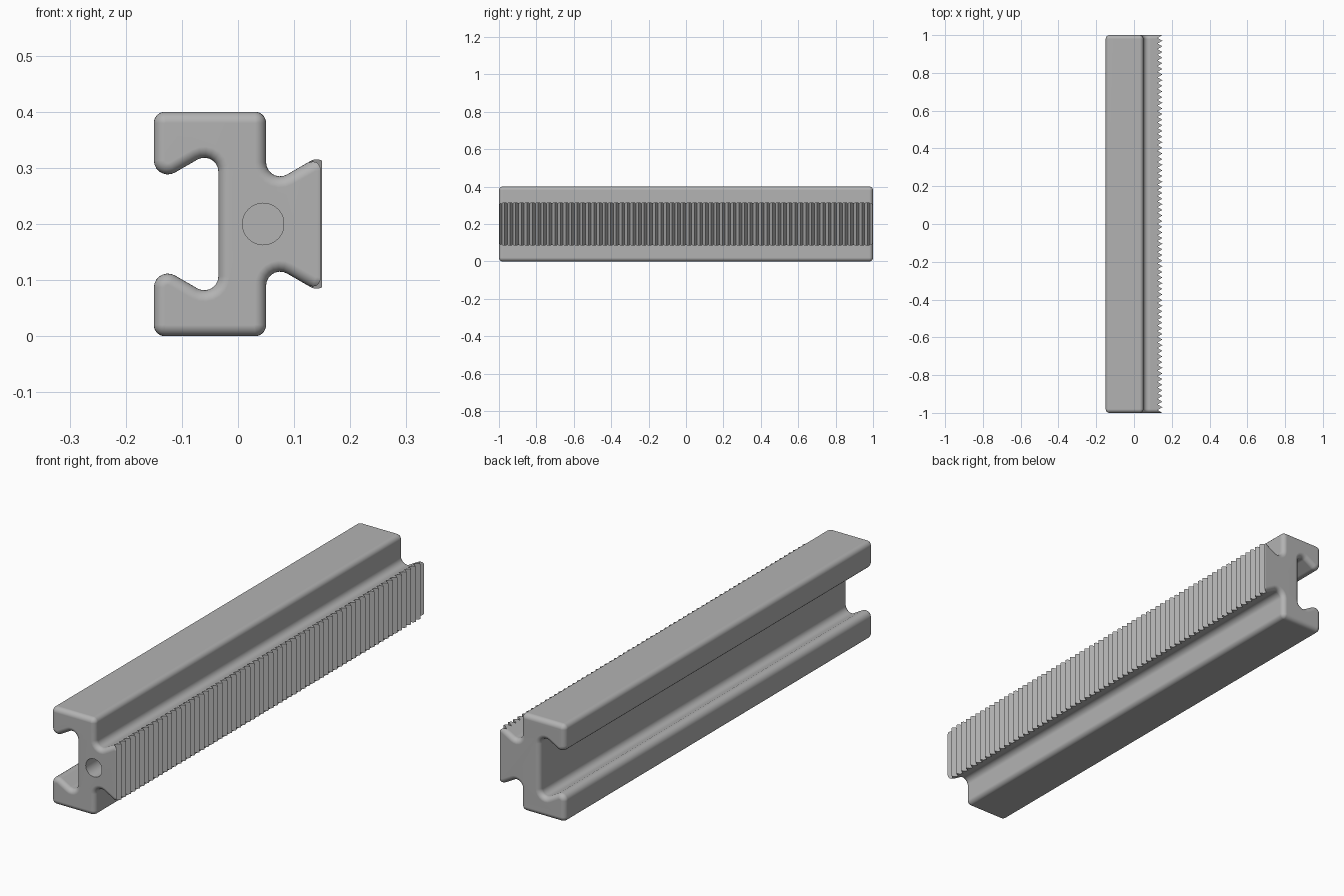
import bpy, bmesh, math
from mathutils import Vector

if "Cube" in bpy.data.objects:
    bpy.data.objects.remove(bpy.data.objects["Cube"], do_unlink=True)

MID_Z, HALF_LEN, EDGE = 0.2, 1.0, 0.02
PITCH, TIP_X, ROOT_X = 2 / 67, 0.15, 0.125

# Upper half of the section: x, height above the middle, corner radius
half = [(0.16, 0.130, 0.02), (0.05, 0.0667, 0.025), (0.05, 0.2, 0.02),
        (-0.15, 0.2, 0.02), (-0.15, 0.07, 0.025), (-0.035, 0.1364, 0.025)]
corners = half + [(x, -z, r) for x, z, r in reversed(half)]


def section(inset, steps=7):
    """Rounded outline, moved inward by the inset."""
    pts = []
    n = len(corners)
    for i, (x, z, r) in enumerate(corners):
        c = Vector((x, z))
        a = (c - Vector(corners[i - 1][:2])).normalized()
        b = (Vector(corners[(i + 1) % n][:2]) - c).normalized()
        na, nb = Vector((-a.y, a.x)), Vector((-b.y, b.x))
        side = 1 if a.cross(b) > 0 else -1
        c = c + (na + nb) * (inset / (1 + na.dot(nb)))
        rad = max(r - side * inset, 0.001)
        centre = c + (na + nb) * (side * rad / (1 + na.dot(nb)))
        start = -na * side
        turn = math.atan2(a.cross(b), a.dot(b))
        for k in range(steps + 1):
            t = turn * k / steps
            d = Vector((start.x * math.cos(t) - start.y * math.sin(t),
                        start.x * math.sin(t) + start.y * math.cos(t)))
            pts.append(centre + d * rad)
    return pts


def finish(name, bm):
    bmesh.ops.recalc_face_normals(bm, faces=bm.faces[:])
    mesh = bpy.data.meshes.new(name)
    bm.to_mesh(mesh)
    bm.free()
    obj = bpy.data.objects.new(name, mesh)
    bpy.context.collection.objects.link(obj)
    return obj


def prism(name, points, offset):
    """Closed prism from a flat outline."""
    bm = bmesh.new()
    face = bm.faces.new([bm.verts.new(p) for p in points])
    made = bmesh.ops.extrude_face_region(bm, geom=[face])["geom"]
    verts = [g for g in made if isinstance(g, bmesh.types.BMVert)]
    bmesh.ops.translate(bm, verts=verts, vec=offset)
    return finish(name, bm)


# Rail body with rounded ends
bm = bmesh.new()
arc = [k * math.pi / 12 for k in range(7)]
front = [(EDGE * (1 - math.sin(t)), -HALF_LEN + EDGE * (1 - math.cos(t))) for t in arc]
stations = front + [(d, -y) for d, y in reversed(front)]
rings = [[bm.verts.new((p.x, y, p.y + MID_Z)) for p in section(d)] for d, y in stations]
for lower, upper in zip(rings, rings[1:]):
    for i in range(len(lower)):
        bm.faces.new((lower[i - 1], lower[i], upper[i], upper[i - 1]))
bm.faces.new(rings[0])
bm.faces.new(rings[-1])
rail = finish("toothed_rail", bm)

# Cutter for the row of teeth
zigzag = []
for i in range(-2, 70):
    y = -HALF_LEN + i * PITCH
    zigzag += [(TIP_X, y, -0.1), (ROOT_X, y + PITCH / 2, -0.1)]
outer = [(0.3, zigzag[-1][1], -0.1), (0.3, zigzag[0][1], -0.1)]
teeth_cutter = prism("teeth_cutter", zigzag + outer, (0, 0, 0.6))

# Cutter for the flat-sided shaft hole in the front end
flat = math.acos(0.035 / 0.037)
angles = [flat + (2 * math.pi - 2 * flat) * k / 40 for k in range(41)]
hole = [(0.045 + 0.037 * math.cos(t), -1.1, MID_Z + 0.037 * math.sin(t)) for t in angles]
hole_cutter = prism("hole_cutter", hole, (0, 0.4, 0))

bpy.ops.object.select_all(action="DESELECT")
bpy.context.view_layer.objects.active = rail
rail.select_set(True)
for cutter in (teeth_cutter, hole_cutter):
    cutter.hide_render = True
    mod = rail.modifiers.new(cutter.name, "BOOLEAN")
    mod.operation, mod.solver, mod.object = "DIFFERENCE", "EXACT", cutter
    bpy.ops.object.modifier_apply(modifier=mod.name)
    bpy.data.objects.remove(cutter, do_unlink=True)

# Plain grey finish
grey = bpy.data.materials.new("plain_grey")
grey.use_nodes = True
colour = (0.45, 0.45, 0.45, 1)
grey.diffuse_color = colour
grey.node_tree.nodes["Principled BSDF"].inputs["Base Color"].default_value = colour
rail.data.materials.clear()
rail.data.materials.append(grey)

bpy.ops.object.shade_smooth_by_angle(angle=math.radians(30))
weighted = rail.modifiers.new("even_shading", "WEIGHTED_NORMAL")
weighted.keep_sharp = True
